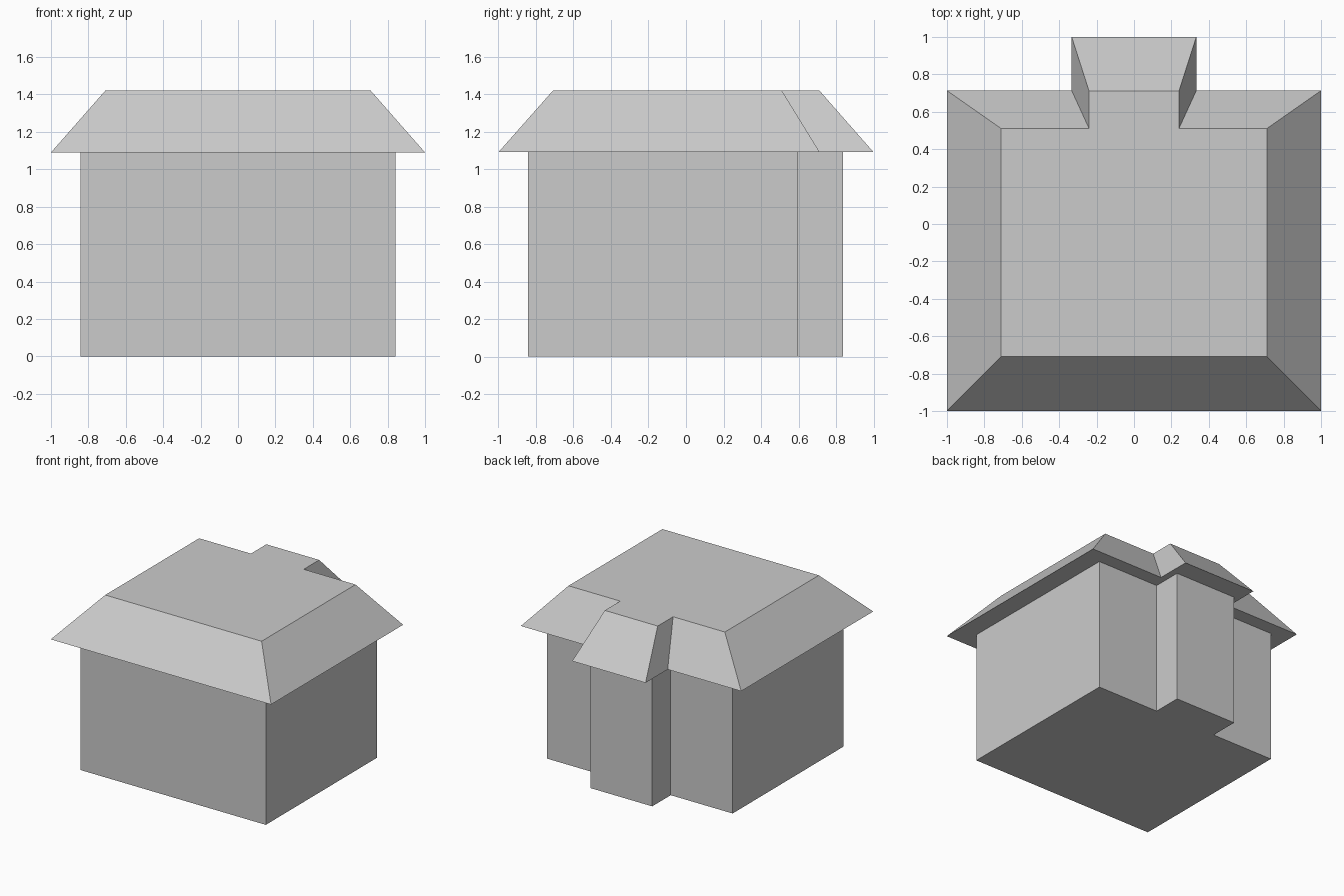
import bpy
import bmesh

if "Cube" in bpy.data.objects:
    bpy.data.objects.remove(bpy.data.objects["Cube"])


def outline(half_width, front, back, bay_half, bay_back, z):
    """T-shaped plan: a rectangle with a narrow bay on the back, mirrored in x."""
    right = [(half_width, front), (half_width, back),
             (bay_half, back), (bay_half, bay_back)]
    left = [(-x, y) for x, y in reversed(right)]
    return [(x, y, z) for x, y in right + left]


def loft(name, outlines, cap_bottom=False, cap_top=False):
    """Skin stacked outlines with flat quads, optionally closing the ends."""
    bm = bmesh.new()
    rings = [[bm.verts.new(p) for p in o] for o in outlines]
    for low, high in zip(rings, rings[1:]):
        n = len(low)
        for i in range(n):
            j = (i + 1) % n
            bm.faces.new((low[i], low[j], high[j], high[i]))
    if cap_bottom:
        bm.faces.new(rings[0][::-1])
    if cap_top:
        bm.faces.new(rings[-1])
    mesh = bpy.data.meshes.new(name)
    bm.to_mesh(mesh)
    bm.free()
    obj = bpy.data.objects.new(name, mesh)
    bpy.context.collection.objects.link(obj)
    return obj


EAVE_Z = 1.09
ROOF_Z = 1.42
wall_plan = (0.842, -0.842, 0.598, 0.28, 0.838)

# Walls with floor
loft("walls", [outline(*wall_plan, 0), outline(*wall_plan, EAVE_Z)], cap_bottom=True)

# Roof: flat soffit out to the eaves, sloped sides, flat top
loft("roof", [
    outline(*wall_plan, EAVE_Z),
    outline(1.0, -1.0, 0.713, 0.333, 1.0, EAVE_Z),
    outline(0.71, -0.708, 0.51, 0.24, 0.71, ROOF_Z),
], cap_top=True)
